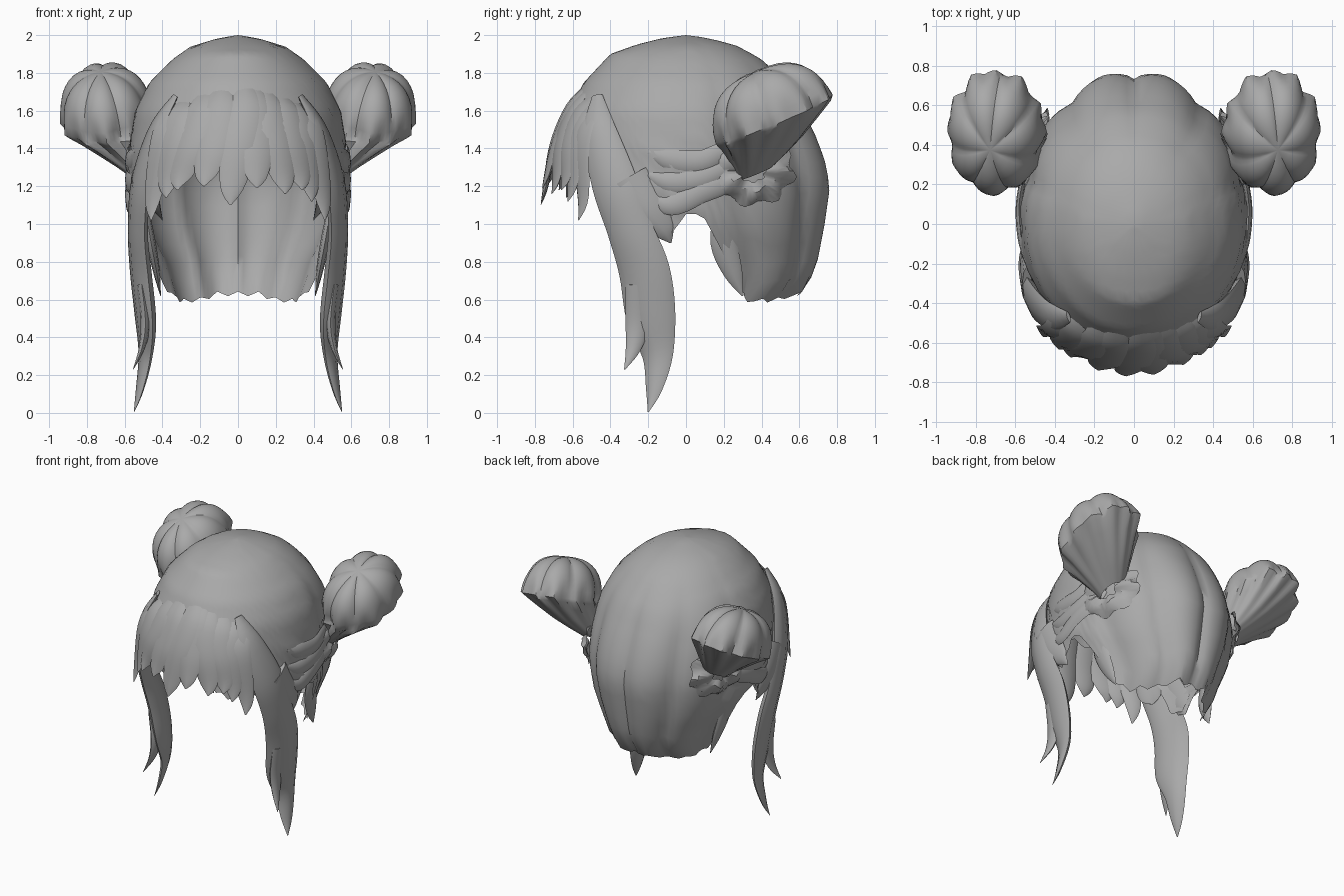
import bpy, bmesh, math
from mathutils import Vector

if "Cube" in bpy.data.objects:
    bpy.data.objects.remove(bpy.data.objects["Cube"])

hair = bpy.data.materials.new("hair_grey")
hair.diffuse_color = (0.4, 0.4, 0.4, 1)
hair.use_nodes = True
hair.node_tree.nodes["Principled BSDF"].inputs["Base Color"].default_value = hair.diffuse_color


def interp(table, v):
    """Piecewise linear lookup in a table of (key, value), keys ascending."""
    if v <= table[0][0]:
        return table[0][1]
    for (a, p), (b, q) in zip(table, table[1:]):
        if v <= b:
            return p + (q - p) * (v - a) / (b - a)
    return table[-1][1]


def finish(name, bm, angle=45):
    bmesh.ops.remove_doubles(bm, verts=bm.verts, dist=0.0005)
    bmesh.ops.recalc_face_normals(bm, faces=bm.faces)
    me = bpy.data.meshes.new(name)
    bm.to_mesh(me)
    bm.free()
    me.materials.append(hair)
    ob = bpy.data.objects.new(name, me)
    bpy.context.collection.objects.link(ob)
    bpy.ops.object.select_all(action='DESELECT')
    ob.select_set(True)
    bpy.context.view_layer.objects.active = ob
    bpy.ops.object.shade_smooth_by_angle(angle=math.radians(angle))
    return ob


def skin(bm, rings, close_ends=False):
    """Bridge closed rings of points with quads."""
    vs = [[bm.verts.new(p) for p in r] for r in rings]
    n = len(rings[0])
    for a, b in zip(vs, vs[1:]):
        for i in range(n):
            j = (i + 1) % n
            bm.faces.new((a[i], a[j], b[j], b[i]))
    if close_ends:
        bm.faces.new(vs[0])
        bm.faces.new(vs[-1][::-1])


def spline(keys, steps=5):
    """Smooth path through tuples of any length."""
    out = []
    for i in range(len(keys) - 1):
        p1, p2 = Vector(keys[i]), Vector(keys[i + 1])
        p0 = Vector(keys[i - 1]) if i else p1
        p3 = Vector(keys[i + 2]) if i + 2 < len(keys) else p2
        for k in range(steps):
            t = k / steps
            out.append(0.5 * (2 * p1 + (p2 - p0) * t + (2 * p0 - 5 * p1 + 4 * p2 - p3) * t * t
                              + (3 * p1 - p0 - 3 * p2 + p3) * t ** 3))
    return out + [Vector(keys[-1])]


def lock(name, keys, across, flat=0.28, mirror=False):
    """Tapered lens-section strand; keys are (x, y, z, half_width)."""
    for s in ((1, -1) if mirror else (1,)):
        bm = bmesh.new()
        path = spline(keys)
        pts = [Vector((p[0] * s, p[1], p[2])) for p in path]
        side = Vector((across[0] * s, across[1], across[2]))
        rings = []
        for i, c in enumerate(pts):
            tan = (pts[min(i + 1, len(pts) - 1)] - pts[max(i - 1, 0)]).normalized()
            w = (side - tan * side.dot(tan)).normalized()
            d = tan.cross(w)
            r = max(path[i][3], 0.003)
            rings.append([c + w * r * math.cos(k * math.pi / 4)
                          + d * r * flat * math.sin(k * math.pi / 4) for k in range(8)])
        skin(bm, rings, True)
        finish(name + ("" if not mirror else "_right" if s > 0 else "_left"), bm)


# Main hair shell: half width, front and back depth by height
WIDTH = [(.55, .38), (.65, .42), (.8, .46), (.9, .51), (1, .55), (1.2, .58), (1.4, .575), (1.6, .545),
         (1.75, .47), (1.87, .35), (1.94, .25), (1.985, .1), (2, 0)]
FRONT = [(.9, .55), (1.4, .63), (1.6, .62), (1.75, .54), (1.9, .4), (1.95, .26), (1.985, .12), (2, 0)]
BACK = [(.58, .53), (.65, .64), (.8, .7), (1, .74), (1.2, .77), (1.35, .74), (1.5, .68), (1.7, .57),
        (1.86, .42), (1.94, .28), (1.985, .12), (2, 0)]
# Lower edge height by angle from the front
EDGE = [(0, 1.52), (35, 1.46), (50, 1.3), (62, 1.08), (70, .93), (78, .92), (92, 1.06), (98, 1.04),
        (106, .82), (116, .64), (130, .59), (150, .6), (165, .63), (180, .63)]


def shell_point(deg, t):
    a = math.radians(deg)
    off = abs(abs(deg) - 180)
    low = interp(EDGE, abs(deg)) + 0.012 * math.cos(a * 24)
    z = 2 - (2 - low) * t ** 1.6
    back = max(0, -math.cos(a))
    # Rounded strands fan out from the rear parting
    fold = abs(math.sin(math.radians(off) * (5 + 2 * max(0, 1.3 - z)))) ** 0.7
    fade = min(1, max(0, (1.9 - z) / 0.4))
    m = 1 + 0.06 * (fold - 0.75) * fade * min(1, back * 2.5)
    # Crumpled strands swept back at the sides
    sides = max(0, 1 - abs(abs(deg) - 88) / 32) * max(0, min(1, (1.5 - z) / .2))
    m += 0.035 * sides * math.sin(z * 34 + abs(a) * 9)
    depth = interp(FRONT if math.cos(a) > 0 else BACK, z)
    return Vector((interp(WIDTH, z) * math.sin(a) * m, -depth * math.cos(a) * m, z))


bm = bmesh.new()
skin(bm, [[shell_point(-180 + i * 3.75, t / 22) for i in range(96)] for t in range(23)])
finish("hair_shell", bm, 50)

# Fringe strands: root x, tip x, tip z, half width
FRINGE = [(-.36, -.46, 1.02, .085), (-.3, -.38, 1.14, .1), (-.19, -.32, 1.18, .1),
          (-.1, -.18, 1.2, .1), (.04, -.04, 1.1, .105), (.09, .1, 1.19, .1),
          (.16, .25, 1.16, .1), (.25, .34, 1.18, .1), (.31, .39, 1.12, .09),
          (.36, .46, 1.02, .085)]
for i, (rx, tx, tz, w) in enumerate(FRINGE):
    mx = rx * .6 + tx * .4
    lock("fringe_strand_%d" % (i + 1),
         [(rx * .85, -.52 + .75 * rx * rx, 1.74 - .8 * rx * rx, w * .4),
          (rx, -.62 + .85 * rx * rx, 1.62 - .4 * rx * rx, w * .85),
          (mx, -.7 + .9 * mx * mx, 1.42, w * .95),
          (tx * .85 + mx * .15, -.745 + .95 * tx * tx, tz * .7 + 1.42 * .3, w * .6),
          (tx, -.77 + .95 * tx * tx, tz, .004)],
         (1, 1.7 * mx, 0), .22)

# Long locks in front of the ears with a split tip
lock("side_lock", [(.33, -.47, 1.68, .03), (.43, -.46, 1.5, .09), (.51, -.38, 1.22, .125),
                   (.53, -.3, .98, .125), (.515, -.22, .75, .14), (.49, -.185, .5, .135),
                   (.49, -.15, .3, .085), (.52, -.17, .12, .045), (.55, -.2, .005, .003)],
     (.3, 1, .25), .33, True)
lock("side_lock_tip", [(.51, -.25, .68, .07), (.49, -.255, .48, .065),
                       (.51, -.28, .34, .04), (.555, -.325, .23, .003)], (0, 1, 0), .4, True)

# Short strands by the cheeks and behind the ears
lock("cheek_strand", [(.43, -.47, 1.45, .04), (.46, -.42, 1.25, .08), (.45, -.35, 1.12, .07),
                      (.4, -.28, 1.02, .003)], (.4, 1, 0), .3, True)
lock("ear_strand", [(.54, -.3, 1.25, .1), (.55, -.2, 1.08, .1), (.54, -.12, .97, .06),
                    (.52, -.08, .9, .004)], (0, 1, .2), .25, True)
lock("nape_strand", [(.49, .2, 1.08, .05), (.46, .2, .9, .07), (.43, .25, .74, .05),
                     (.41, .3, .62, .004)], (0, 1, 0), .35, True)

# Strands swept from the temples toward each bun
for i, (z0, z1) in enumerate([(1.38, 1.36), (1.26, 1.27), (1.14, 1.2)]):
    lock("swept_strand_%d" % (i + 1),
         [(.545, -.2, z0, .015), (.57, -.08, z0 - .04, .055), (.58, .08, z1 - .03, .06),
          (.56, .22, z1 + .02, .05), (.52, .32, 1.3, .02)], (0, .1, 1), .3, True)

# Buns: rounded cap tipped forward, with a pleated fan running from its rim to the head
UP = Vector((.12, -.38, .92)).normalized()
OUT = (Vector((1, 0, 0)) - UP * UP.x).normalized()
REAR = UP.cross(OUT)
ROOT, RIM = Vector((.5, .37, 1.27)), Vector((.695, .475, 1.56))
for s, label in ((1, "right"), (-1, "left")):
    bm = bmesh.new()
    rings = []
    # Pleated underside: fraction from root to rim, radius scale
    for f, r in [(0, .3), (.25, .46), (.5, .64), (.75, .82), (.92, .96)]:
        ring = []
        for k in range(72):
            a = k * math.tau / 72
            pleat = 1 + .13 * (abs((k % 6) / 3 - 1) - .5) * f
            p = ROOT.lerp(RIM, f) + OUT * (.24 * r * pleat * math.cos(a))
            p += REAR * (.32 * r * pleat * math.sin(a))
            p.z -= .03 * math.sin(f * math.pi) * max(0, math.sin(a))
            ring.append((p.x * s, p.y, p.z))
        rings.append(ring)
    # Full cap with broad strands
    for j in range(11):
        e = j / 10 * math.pi / 2
        r, h = math.cos(e) ** .75, .27 * math.sin(e) ** .9
        ring = []
        for k in range(72):
            a = k * math.tau / 72
            lobe = 1 + .1 * (abs(math.sin(a * 3.5 + .5)) ** .7 - .7)
            jag = .1 * (abs((k % 6) / 3 - 1) - .5) * max(0, 1 - j / 3)
            p = RIM + UP * (h * (1 + (lobe - 1) * r)) + OUT * (.24 * r * (lobe + jag) * math.cos(a))
            p += REAR * (.32 * r * (lobe + jag) * math.sin(a))
            ring.append((p.x * s, p.y, p.z))
        rings.append(ring)
    skin(bm, rings)
    finish("bun_" + label, bm, 38)

    # Crumpled gathering around the bun root
    bm = bmesh.new()
    rings = []
    for f, r in [(0, .22), (.03, .18), (.05, .13), (.04, .07)]:
        ring = []
        for k in range(40):
            a = k * math.tau / 40
            R = r * (1 + .1 * math.sin(a * 8 + f * 60))
            x = .5 - .12 * math.sin(a) * r / .22 * .6 + f + .012 * math.sin(a * 5)
            ring.append((x * s, .35 + R * math.sin(a), 1.28 + .8 * R * math.cos(a)))
        rings.append(ring)
    skin(bm, rings)
    finish("bun_gather_" + label, bm, 35)
